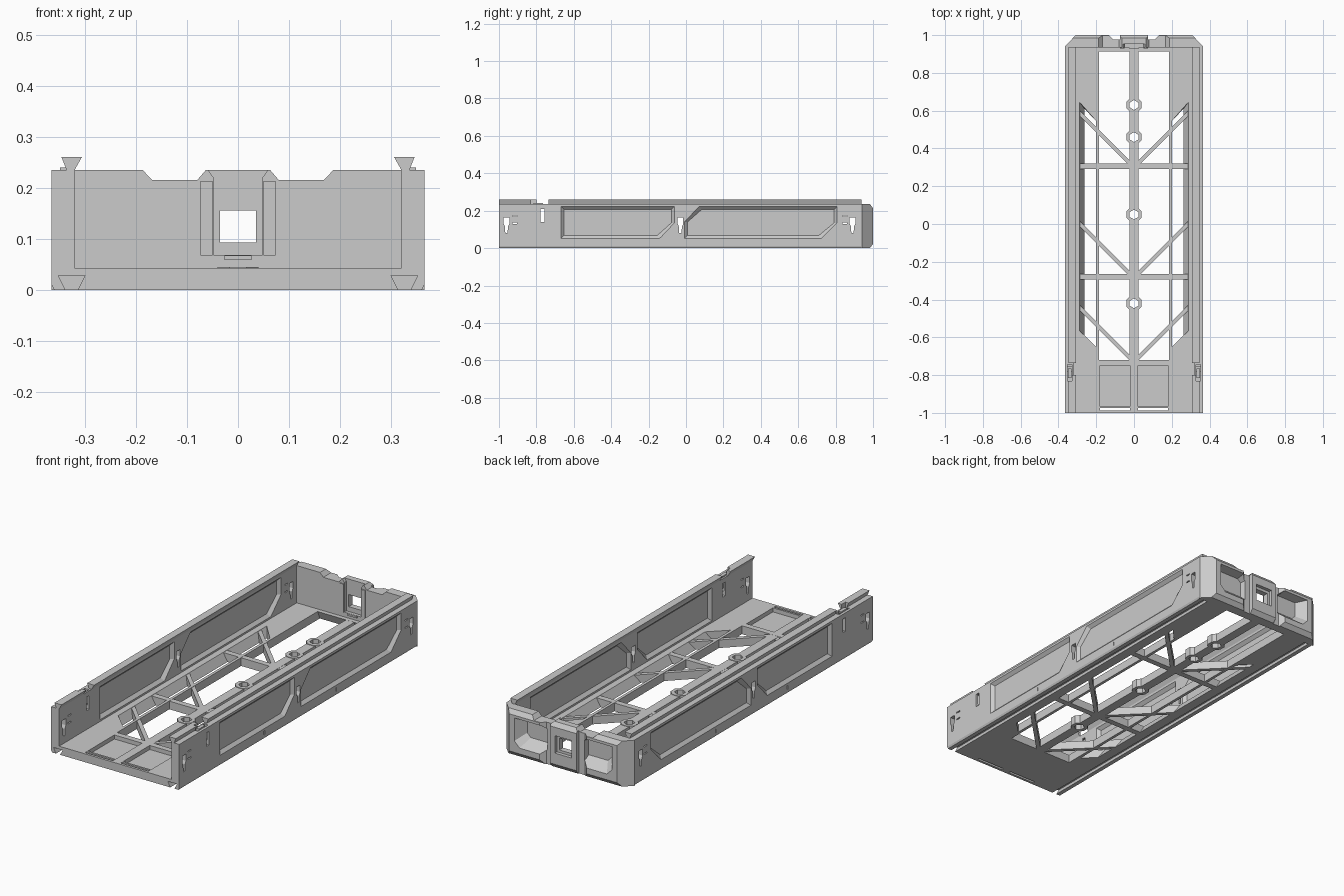
import bpy, bmesh, math

if "Cube" in bpy.data.objects:
    bpy.data.objects.remove(bpy.data.objects["Cube"])


def prism(name, pts, axis, lo, hi, pts2=None):
    """Extrude a 2D profile along an axis; pts2 gives a different (tapered) end."""
    place = {'X': lambda a, b, t: (t, a, b),
             'Y': lambda a, b, t: (a, t, b),
             'Z': lambda a, b, t: (a, b, t)}[axis]
    bm = bmesh.new()
    r1 = [bm.verts.new(place(a, b, lo)) for a, b in pts]
    r2 = [bm.verts.new(place(a, b, hi)) for a, b in (pts2 or pts)]
    n = len(pts)
    bm.faces.new(r1)
    bm.faces.new(r2[::-1])
    for i in range(n):
        j = (i + 1) % n
        bm.faces.new((r1[i], r2[i], r2[j], r1[j]))
    bmesh.ops.recalc_face_normals(bm, faces=bm.faces[:])
    me = bpy.data.meshes.new(name)
    bm.to_mesh(me)
    bm.free()
    ob = bpy.data.objects.new(name, me)
    bpy.context.collection.objects.link(ob)
    return ob


def rect(a0, a1, b0, b1):
    return [(a0, b0), (a1, b0), (a1, b1), (a0, b1)]


def box(name, x0, x1, y0, y1, z0, z1):
    return prism(name, rect(x0, x1, y0, y1), 'Z', z0, z1)


def shrink(pts, d):
    """Scale a profile about its middle so each side moves in by about d."""
    a, b = zip(*pts)
    ca, cb = (min(a) + max(a)) / 2, (min(b) + max(b)) / 2
    fa, fb = 1 - 2 * d / (max(a) - min(a)), 1 - 2 * d / (max(b) - min(b))
    return [(ca + (x - ca) * fa, cb + (y - cb) * fb) for x, y in pts]


def flip(pts):
    return [(-a, b) for a, b in pts]


def cut(ob, cutters):
    """Subtract each cutter from ob, then remove the cutters."""
    for c in cutters:
        m = ob.modifiers.new("cut", 'BOOLEAN')
        m.operation, m.solver, m.object = 'DIFFERENCE', 'EXACT', c
    dg = bpy.context.evaluated_depsgraph_get()
    me = bpy.data.meshes.new_from_object(ob.evaluated_get(dg))
    ob.modifiers.clear()
    ob.data = me
    for c in cutters:
        bpy.data.objects.remove(c)


def mirror(ob):
    ob.modifiers.new("mirror", 'MIRROR').use_mirror_merge = False


# side wall: one section with bottom dovetail groove and top dovetail rail
section = [(.292, 0), (.314, 0), (.300, .028), (.352, .028), (.338, 0), (.360, 0),
           (.365, .010), (.365, .235), (.336, .235), (.346, .26), (.306, .26),
           (.320, .235), (.320, .043), (.292, .043)]
wall = prism("side_wall", section, 'Y', -1, .937)

panels = [[(-.67, .05), (-.14, .05), (-.06, .135), (-.06, .225), (-.67, .225)],
          [(-.01, .05), (.725, .05), (.81, .135), (.81, .225), (.07, .225), (-.01, .14)]]
tools = []
for p in panels:
    # bevelled recess on the outside and the inside
    tools.append(prism("c", p, 'X', .367, .350, shrink(p, .018)))
    tools.append(prism("c", p, 'X', .318, .335, shrink(p, .018)))
for y in (-.96, -.03, .89):
    # keyhole slots
    key = [(-.006, .08), (.006, .08), (.008, .115), (.015, .13), (.015, .165),
           (-.015, .165), (-.015, .13), (-.008, .115)]
    tools.append(prism("c", [(y + a, b) for a, b in key], 'X', .31, .37))
for y in (-.915, .85):
    for z in (.13, .168):
        tools.append(box("c", .31, .37, y - .012, y + .012, z, z + .006))
tools += [box("c", .31, .37, -.778, -.756, .14, .21),
          box("c", .29, .37, -.80, -.735, .235, .27),
          box("c", .328, .352, -.83, -.745, .16, .28)]
for y in (-.305, .28):
    tools.append(box("c", .36, .37, y - .003, y + .003, .02, .04))
cut(wall, tools)
mirror(wall)

# spring clip in the wall notch
clip = prism("wall_clip", [(-.815, .15), (-.805, .15), (-.805, .225), (-.77, .225),
                           (-.765, .24), (-.815, .24)], 'X', .331, .349)
mirror(clip)

# floor plate with the long centre opening and slanted side windows
floor = box("floor_plate", -.293, .293, -1, .937, 0, .043)
tools = [prism("c", [(-.72, -.01), (.935, -.01), (.905, .06), (-.72, .06)], 'X', -.185, .185)]
for s in (1, -1):
    low = [(.2, -.65), (.262, -.59), (.262, .61), (.2, .545)]
    top = [(.2, -.65), (.288, -.565), (.288, .645), (.2, .545)]
    if s < 0:
        low, top = flip(low), flip(top)
    tools.append(prism("c", low, 'Z', -.001, .044, top))
    xs = sorted((s * .022, s * .18))
    tools.append(box("c", *xs, -.965, -.75, .022, .06))
    tools.append(box("c", *xs, -.987, -.975, -.01, .06))
cut(floor, tools)

# floor ribs: centre beam, cross bars and diagonals
hole_y = (.63, .46, .05, -.42)
beam = box("centre_beam", -.024, .024, -.75, .94, 0, .0425)
cross = [box("cross_bar", -.292, .292, y - .015, y + .015, 0, .042) for y in (.305, -.28)]
for y0 in (.315, -.27, -.715):
    d = prism("diagonal_rib", [(.0, y0), (.02, y0 - .01), (.292, y0 + .262), (.292, y0 + .29)],
              'Z', 0, .0415)
    mirror(d)


def ngon(r, y, n):
    return [(r * math.cos(2 * math.pi * (i + .5) / n), y + r * math.sin(2 * math.pi * (i + .5) / n))
            for i in range(n)]


# screw bosses along the beam
cut(beam, [prism("c", ngon(.026, y, 6), 'Z', -.01, .06) for y in hole_y])
for y in hole_y:
    boss = prism("screw_boss", ngon(.044, y, 8), 'Z', 0, .045)
    cut(boss, [prism("c", ngon(.026, y, 6), 'Z', -.01, .06)])

# back wall with chamfered corners
back = prism("back_wall", [(-.365, .935), (.365, .935), (.365, .942), (.308, 1),
                           (-.308, 1), (-.365, .942)], 'Z', 0, .235)
tools = [prism("c", [(.975, -.01), (1.01, -.01), (1.01, .035)], 'X', -.4, .4),
         prism("c", [(.98, .24), (1.01, .24), (1.01, .2)], 'X', -.4, .4)]
for s in (1, -1):
    dip = [(.062, .236), (.08, .215), (.168, .215), (.188, .236)]
    grip = [(.10, .05), (.25, .05), (.28, .08), (.28, .20), (.13, .20), (.10, .18)]
    deep = [(.11, .095), (.22, .095), (.24, .115), (.24, .192), (.13, .192), (.11, .175)]
    groove = [(.075, 1.01), (.075, .978), (.11, .978), (.145, 1.01)]
    if s < 0:
        dip, grip, deep, groove = map(flip, (dip, grip, deep, groove))
    tools += [prism("c", dip, 'Y', .92, 1.02),
              prism("c", grip, 'Y', 1.002, .950, deep),
              prism("c", groove, 'Z', -.01, .25)]
# latch window and its inner and outer recesses
tools += [box("c", -.035, .035, .9, 1.02, .093, .155),
          prism("c", [(-.048, .068), (.048, .068), (.048, .22), (.062, .24),
                      (-.062, .24), (-.048, .22)], 'Y', .92, .952),
          box("c", -.048, .048, .982, 1.02, .08, .17)]
cut(back, tools)

# latch frame at the middle of the back wall
for s in (1, -1):
    xs = sorted((s * .05, s * .073))
    box("latch_cheek", *xs, .930, .945, .067, .213)
box("latch_foot", -.026, .026, .928, .945, .058, .067)
